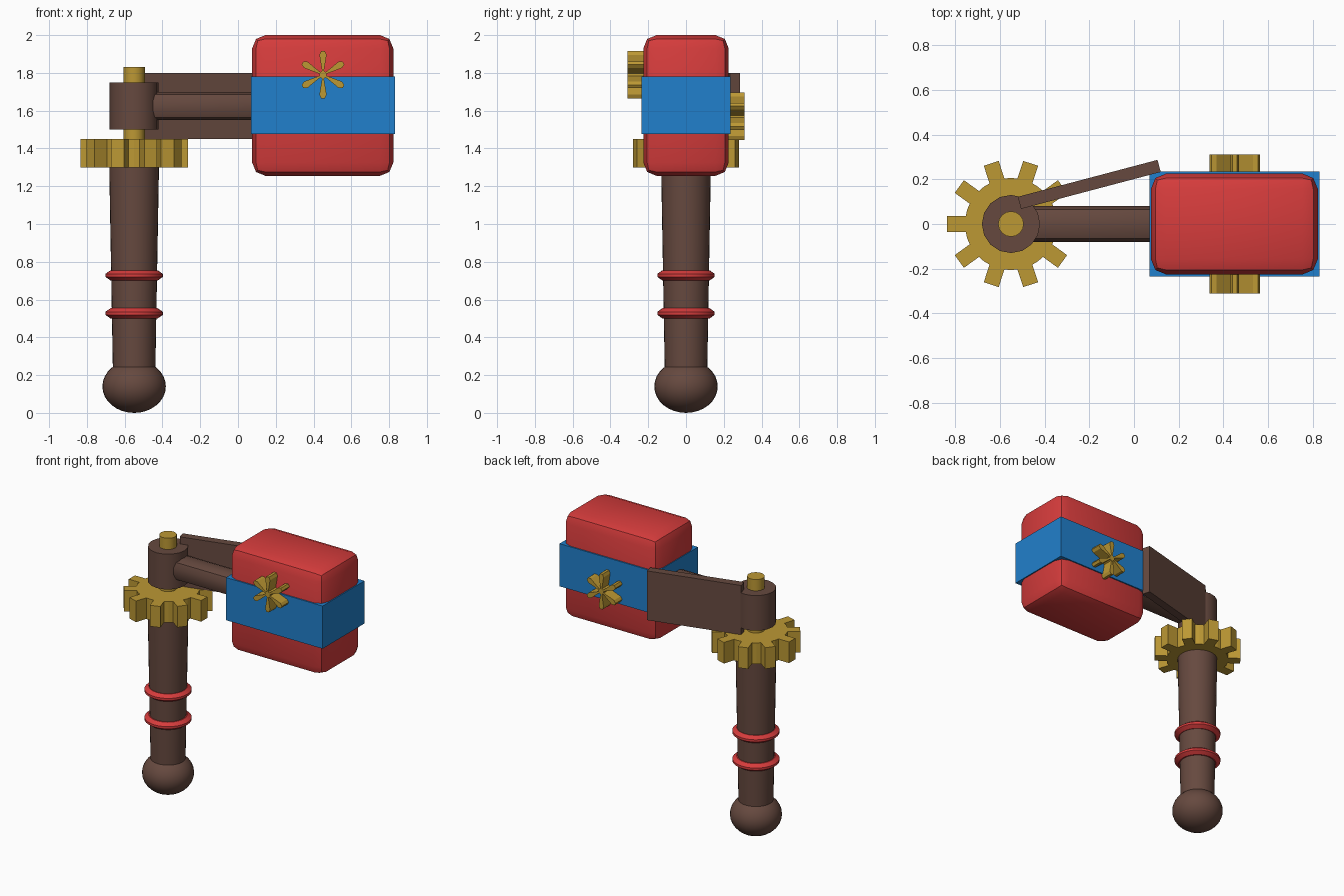
import bpy, bmesh, math
from mathutils import Matrix, Vector

if "Cube" in bpy.data.objects:
    bpy.data.objects.remove(bpy.data.objects["Cube"])


def material(name, rgb):
    m = bpy.data.materials.new(name)
    lin = [c / 12.92 if c <= 0.04045 else ((c + 0.055) / 1.055) ** 2.4
           for c in (v / 255 for v in rgb)]
    m.diffuse_color = (*lin, 1)
    m.use_nodes = True
    m.node_tree.nodes["Principled BSDF"].inputs["Base Color"].default_value = m.diffuse_color
    return m


BROWN = material("brown wood", (102, 73, 63))
RED = material("red", (214, 60, 60))
BLUE = material("blue", (33, 128, 204))
GOLD = material("gold", (188, 152, 52))
AXIS = -0.55  # x of the handle


def finish(name, bm, mat, smooth=True):
    bmesh.ops.recalc_face_normals(bm, faces=bm.faces[:])
    me = bpy.data.meshes.new(name)
    bm.to_mesh(me)
    bm.free()
    me.materials.append(mat)
    ob = bpy.data.objects.new(name, me)
    bpy.context.collection.objects.link(ob)
    if smooth:
        bpy.ops.object.select_all(action='DESELECT')
        ob.select_set(True)
        bpy.context.view_layer.objects.active = ob
        bpy.ops.object.shade_smooth_by_angle(angle=math.radians(31))
    return ob


def box(name, lo, hi, mat, bevel=0.0, turn=0.0):
    lo, hi = Vector(lo), Vector(hi)
    bm = bmesh.new()
    bmesh.ops.create_cube(bm, size=1, matrix=Matrix.Translation((lo + hi) / 2)
                          @ Matrix.Rotation(turn, 4, 'Z')
                          @ Matrix.Diagonal((*(hi - lo), 1)))
    if bevel:
        bmesh.ops.bevel(bm, geom=bm.edges[:], offset=bevel, segments=2,
                        profile=0.5, affect='EDGES')
    return finish(name, bm, mat, bool(bevel))


def lathe(name, profile, sides, mat, smooth=True):
    """Turn (radius, z) points round the handle axis and cap both ends."""
    bm = bmesh.new()
    rings = [[bm.verts.new((AXIS + r * math.cos(math.tau * i / sides),
                            r * math.sin(math.tau * i / sides), z))
              for i in range(sides)] for r, z in profile]
    for a, b in zip(rings, rings[1:]):
        for i in range(sides):
            j = (i + 1) % sides
            bm.faces.new((a[i], a[j], b[j], b[i]))
    bm.faces.new(rings[0][::-1])
    bm.faces.new(rings[-1])
    return finish(name, bm, mat, smooth)


def prism(name, outline, depth, matrix, mat):
    """Extrude a flat outline along local z, then place it."""
    bm = bmesh.new()
    face = bm.faces.new([bm.verts.new((x, y, 0)) for x, y in outline])
    new = bmesh.ops.extrude_face_region(bm, geom=[face])['geom']
    bmesh.ops.translate(bm, vec=(0, 0, depth),
                        verts=[v for v in new if isinstance(v, bmesh.types.BMVert)])
    bm.transform(matrix)
    return finish(name, bm, mat, False)


def polar(r, a):
    return r * math.cos(a), r * math.sin(a)


# Handle: pommel, tapered shaft and two grip rings
bm = bmesh.new()
bmesh.ops.create_uvsphere(bm, u_segments=32, v_segments=16, radius=1,
                          matrix=Matrix.Translation((AXIS, 0, 0.14))
                          @ Matrix.Diagonal((0.168, 0.168, 0.14, 1)))
finish("pommel", bm, BROWN)
lathe("handle_shaft", [(0.112, 0.2), (0.132, 1.32)], 32, BROWN)
for n, z in enumerate((0.527, 0.728)):
    lathe(f"grip_ring_{n + 1}", [(0.11, z - 0.027), (0.125, z - 0.027),
                                 (0.152, z - 0.008), (0.152, z + 0.008),
                                 (0.125, z + 0.027), (0.11, z + 0.027)], 32, RED)

# Gear with ten square teeth
gear = []
half = 0.035
for k in range(10):
    a = math.tau * k / 10
    c, s = math.cos(a), math.sin(a)
    for x, y in ((0.202, -half), (0.285, -half), (0.285, half), (0.202, half)):
        gear.append((x * c - y * s, x * s + y * c))
    gear.append(polar(0.206, a + math.pi / 10))
prism("gear", gear, 0.15, Matrix.Translation((AXIS, 0, 1.3)), GOLD)

# Pivot: pin and hub
lathe("pivot_pin", [(0.057, 1.42), (0.057, 1.83)], 16, GOLD)
lathe("hub", [(0.13, 1.5), (0.13, 1.75)], 16, BROWN)

# Arm to the head, and the slanted rear plate
box("arm", (-0.55, -0.08, 1.55), (0.2, 0.08, 1.70), BROWN, 0.05)
cx, cy = -0.2, 0.177
box("rear_plate", (cx - 0.323, cy - 0.028, 1.45),
    (cx + 0.323, cy + 0.028, 1.80), BROWN, 0, math.radians(14.8))

# Hammer head and its band
box("head", (0.075, -0.226, 1.255), (0.822, 0.226, 2.0), RED, 0.07)
box("head_band", (0.07, -0.235, 1.477), (0.83, 0.235, 1.78), BLUE)

# Six-petalled emblems on front and back
star = []
for k in range(6):
    a = math.pi / 2 + math.tau * k / 6
    c, s = math.cos(a), math.sin(a)
    for x, y in ((0.02, -0.005), (0.105, -0.019), (0.125, -0.01),
                 (0.125, 0.01), (0.105, 0.019), (0.02, 0.005)):
        star.append((x * c - y * s, x * s + y * c))
for name, side, z in (("front_emblem", 1, 1.79), ("back_emblem", -1, 1.57)):
    prism(name, star, 0.11, Matrix.Translation((0.45, -0.2 * side, z))
          @ Matrix.Rotation(side * math.pi / 2, 4, 'X'), GOLD)
